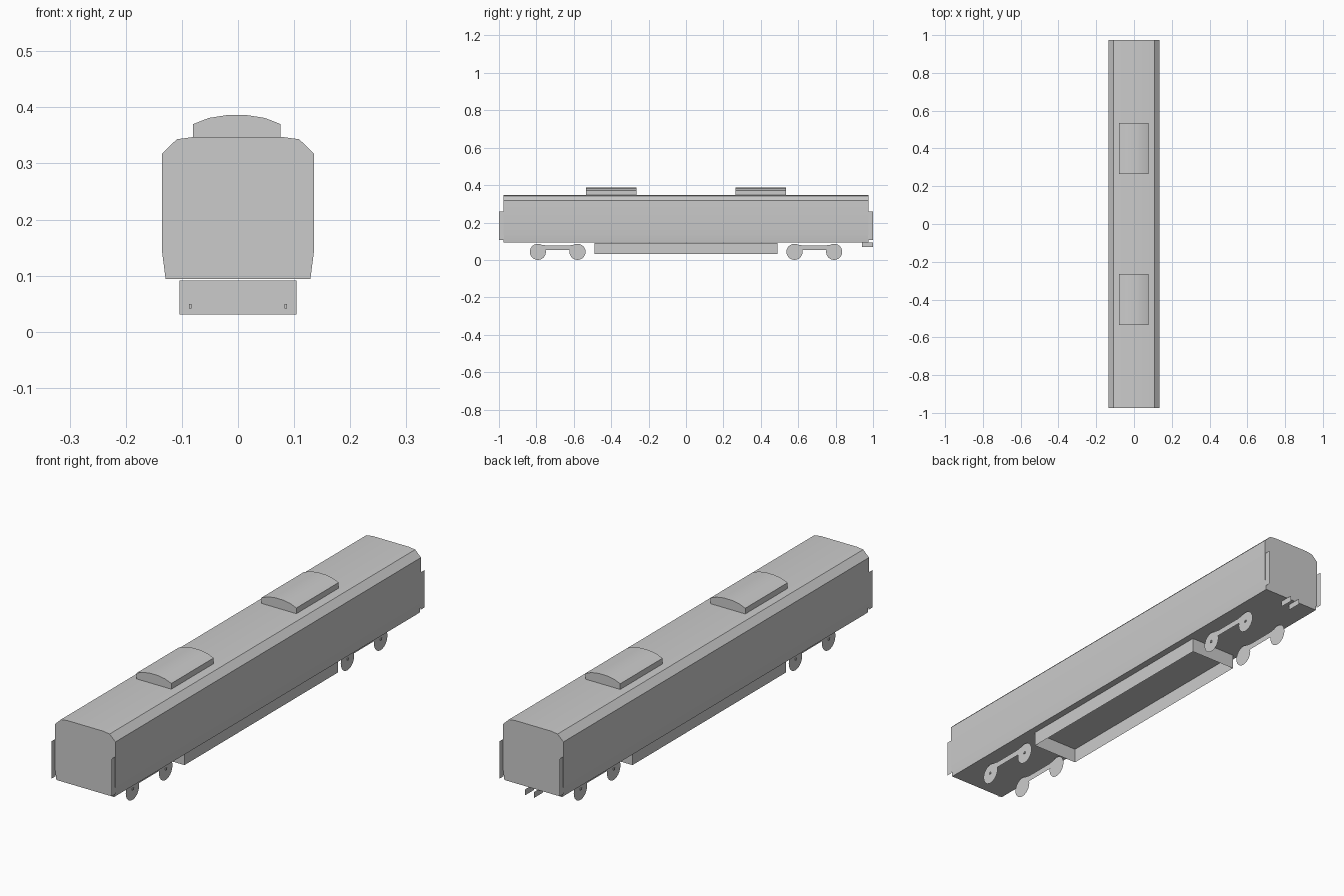
import bpy, bmesh, math

if "Cube" in bpy.data.objects:
    bpy.data.objects.remove(bpy.data.objects["Cube"])


def make(name, verts, faces, smooth=False):
    me = bpy.data.meshes.new(name)
    me.from_pydata(verts, [], faces)
    me.update()
    ob = bpy.data.objects.new(name, me)
    bpy.context.collection.objects.link(ob)
    if smooth:
        bpy.ops.object.select_all(action='DESELECT')
        ob.select_set(True)
        bpy.context.view_layer.objects.active = ob
        bpy.ops.object.shade_smooth_by_angle(angle=math.radians(35))
    return ob


def extrude_y(name, profile, y0, y1, smooth=True):
    """Closed prism from an (x, z) profile listed anticlockwise seen from the front."""
    n = len(profile)
    verts = [(x, y, z) for y in (y0, y1) for x, z in profile]
    faces = [(i, i + n, (i + 1) % n + n, (i + 1) % n) for i in range(n)]
    faces += [tuple(range(n)), tuple(range(2 * n - 1, n - 1, -1))]
    ob = make(name, verts, faces, smooth)
    bm = bmesh.new()
    bm.from_mesh(ob.data)
    bmesh.ops.recalc_face_normals(bm, faces=bm.faces)
    bm.to_mesh(ob.data)
    bm.free()
    return ob


def plate(name, x, outline):
    """Flat sheet facing sideways, outline given as (y, z) points."""
    pts = [(x, y, z) for y, z in outline]
    return make(name, pts if x > 0 else pts[::-1], [tuple(range(len(pts)))])


def rect(y0, y1, z0, z1):
    return [(y0, z0), (y1, z0), (y1, z1), (y0, z1)]


# Carriage body
half = [(0.129, 0.094), (0.135, 0.14), (0.135, 0.318), (0.109, 0.343), (0.08, 0.347)]
extrude_y("carriage_body", half + [(-x, z) for x, z in reversed(half)], -0.975, 0.975)

# Roof air-conditioning units
cap = [(0.078, 0.345), (0.078, 0.37), (0.05, 0.381), (0.018, 0.386)]
unit = cap + [(-x, z) for x, z in reversed(cap)]
for label, y in (("front", -0.399), ("rear", 0.399)):
    extrude_y(label + "_roof_unit", [(x - 0.002, z) for x, z in unit], y - 0.135, y + 0.135)

# Underfloor skirt: four walls, open top and bottom
corners = [(-0.104, -0.49), (0.104, -0.49), (0.104, 0.49), (-0.104, 0.49)]
make("underfloor_skirt", [(x, y, z) for z in (0.031, 0.091) for x, y in corners],
     [(i, (i + 1) % 4, (i + 1) % 4 + 4, i + 4) for i in range(4)])

# Bogies: flat wheels, side frames and small axle ends
R, ZC, GAP = 0.043, 0.043, 0.106
arch = [(0.100, 0.045), (0.092, 0.056), (0.065, 0.053)]
top = [(0.060, 0.077), (0.085, 0.081), (0.106, 0.086)]
frame = ([(-y, z) for y, z in arch] + [(y, z) for y, z in reversed(arch)]
         + [(y, z) for y, z in reversed(top)] + [(-y, z) for y, z in top])
for end, yc in (("front", -0.686), ("rear", 0.686)):
    for side, s in (("left", -1), ("right", 1)):
        tag = f"{end}_{side}"
        plate(tag + "_bogie_frame", s * 0.084, [(yc + y, z) for y, z in frame])
        for k in (-1, 1):
            yw = yc + k * GAP
            plate(tag + "_wheel", s * 0.083,
                  [(yw + R * math.cos(a * math.pi / 12), ZC + R * math.sin(a * math.pi / 12))
                   for a in range(24)])
            x0, x1 = sorted((s * 0.083, s * 0.087))
            extrude_y(tag + "_axle_end", [(x0, 0.041), (x1, 0.041), (x1, 0.049), (x0, 0.049)],
                      yw - 0.004, yw + 0.004, False)

# Gangway side sheets at both ends
for side, s in (("left", -1), ("right", 1)):
    plate(f"front_{side}_end_sheet", s * 0.134, rect(-1.0, -0.974, 0.107, 0.258))
    plate(f"rear_{side}_end_sheet", s * 0.134, rect(0.974, 1.0, 0.107, 0.258))
    # Rear coupler sheets
    plate(f"rear_{side}_coupler", s * 0.02, rect(0.94, 1.0, 0.07, 0.094))
